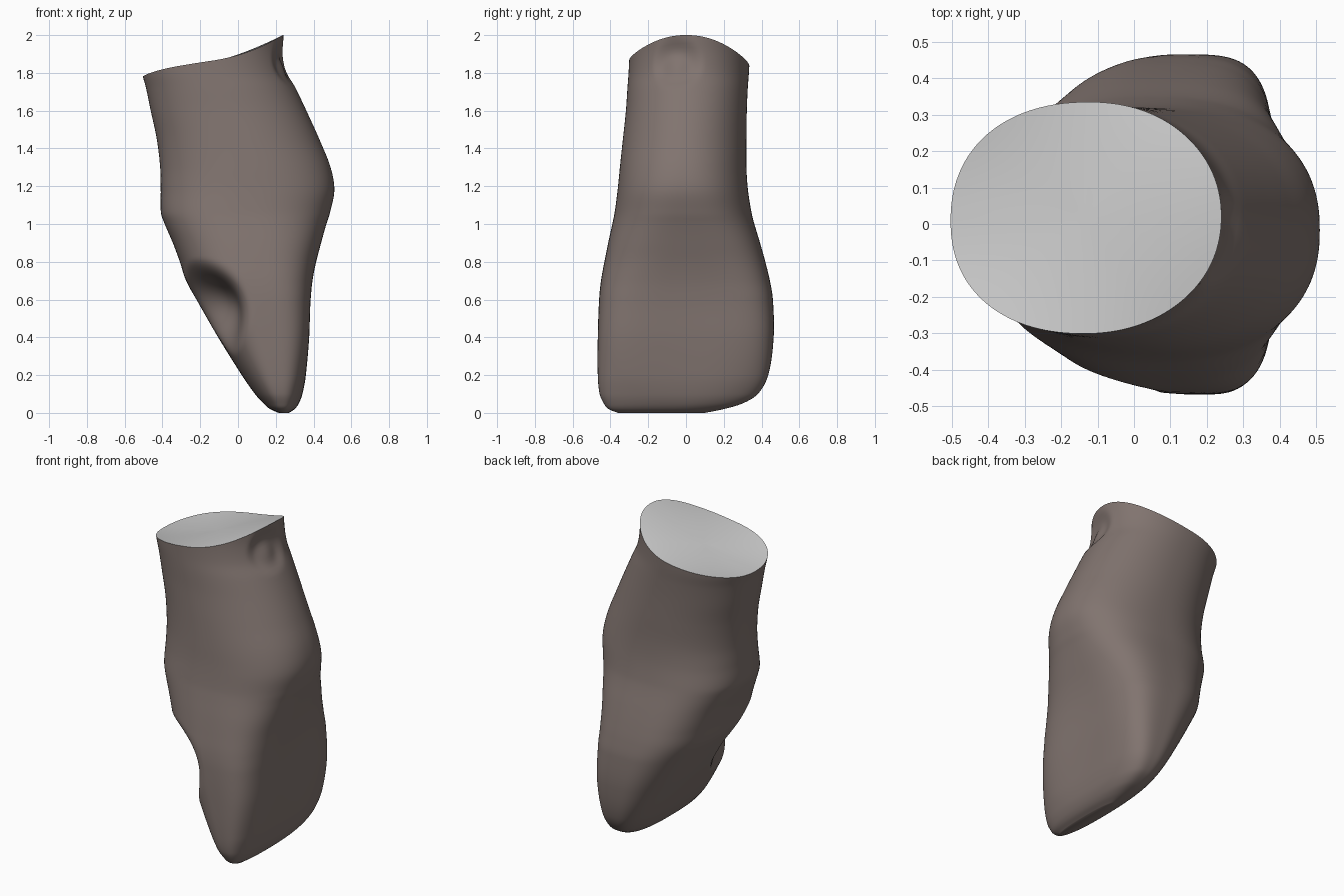
import bpy, bmesh, math
from mathutils import Vector

if "Cube" in bpy.data.objects:
    bpy.data.objects.remove(bpy.data.objects["Cube"])

# height, left x, right x, front y, back y, left roundness, right roundness
KEYS = [
    (0.00, 0.215, 0.270, -0.36, 0.10, 2.4, 2.4),
    (0.02, 0.170, 0.300, -0.41, 0.20, 2.5, 2.6),
    (0.05, 0.135, 0.322, -0.435, 0.30, 2.5, 2.8),
    (0.10, 0.090, 0.342, -0.457, 0.38, 2.5, 3.0),
    (0.20, 0.020, 0.364, -0.467, 0.435, 2.5, 3.4),
    (0.40, -0.105, 0.388, -0.467, 0.464, 2.4, 3.8),
    (0.60, -0.220, 0.394, -0.460, 0.460, 2.45, 3.8),
    (0.70, -0.275, 0.400, -0.450, 0.444, 2.5, 3.6),
    (0.80, -0.308, 0.415, -0.432, 0.420, 2.55, 3.3),
    (0.90, -0.345, 0.440, -0.412, 0.392, 2.55, 3.0),
    (1.00, -0.388, 0.468, -0.390, 0.362, 2.5, 2.7),
    (1.06, -0.408, 0.487, -0.378, 0.347, 2.45, 2.55),
    (1.18, -0.409, 0.510, -0.362, 0.328, 2.35, 2.35),
    (1.30, -0.412, 0.490, -0.350, 0.320, 2.25, 2.2),
    (1.45, -0.430, 0.430, -0.334, 0.320, 2.2, 2.1),
    (1.60, -0.462, 0.362, -0.318, 0.322, 2.2, 2.1),
    (1.72, -0.487, 0.305, -0.310, 0.327, 2.2, 2.1),
    (1.80, -0.508, 0.265, -0.304, 0.333, 2.2, 2.1),
    (1.90, -0.520, 0.243, -0.300, 0.338, 2.2, 2.1),
    (2.00, -0.530, 0.240, -0.300, 0.340, 2.2, 2.1),
]
SIDES, ROWS = 144, 150


def slope(i, k):
    a, b = KEYS[max(i - 1, 0)], KEYS[min(i + 1, len(KEYS) - 1)]
    return (b[k] - a[k]) / (b[0] - a[0])


def section(z):
    """Smooth interpolation of the key sections."""
    i = 0
    while i < len(KEYS) - 2 and z > KEYS[i + 1][0]:
        i += 1
    h = KEYS[i + 1][0] - KEYS[i][0]
    t = min(max((z - KEYS[i][0]) / h, 0), 1)
    a, b = (1 + 2 * t) * (1 - t) ** 2, t * t * (3 - 2 * t)
    c, d = t * (1 - t) ** 2 * h, t * t * (t - 1) * h
    return [a * KEYS[i][k] + b * KEYS[i + 1][k] + c * slope(i, k) + d * slope(i + 1, k)
            for k in range(1, 7)]


def rim(c, s):
    """Saddle-shaped cut at the top."""
    return 1.85 + 0.11 * c + 0.04 * c * c - 0.04 * c * s * s - 0.015 * s


def dent(p, centre, radius, push, power=2):
    d = (p - Vector(centre)).length / radius
    return Vector(push) * (1 - d ** power) ** 2 if d < 1 else Vector()


def surface(z, ang):
    x0, x1, y0, y1, nl, nr = section(z)
    c, s = math.cos(ang), math.sin(ang)
    n = nr if c > 0 else nl
    u = math.copysign(abs(c) ** (2 / n), c)
    v = math.copysign(abs(s) ** (2 / n), s)
    p = Vector(((x0 + x1) / 2 + u * (x1 - x0) / 2,
                (y0 + y1) / 2 + v * (y1 - y0) / 2, z))
    # hollow in the sloping front left, ring-shaped dimple near the upper right
    q = p + dent(p, (-0.17, -0.33, 0.54), 0.29, (0.12, 0.115, 0.04))
    q += dent(p, (0.245, -0.05, 1.85), 0.15, (-0.03, 0, 0), 3)
    q += dent(p, (0.25, -0.05, 1.82), 0.09, (0.018, 0, 0))
    # slightly scooped flat sole facing right
    q += dent(p, (0.38, 0.0, 0.45), 0.42, (-0.015, 0, 0))
    return q


def make(name, rings, colour=None, close_first=False, close_last=False):
    bm = bmesh.new()
    vs = [[bm.verts.new(p) for p in r] for r in rings]
    for a, b in zip(vs, vs[1:]):
        for i in range(SIDES):
            j = (i + 1) % SIDES
            bm.faces.new((a[i], a[j], b[j], b[i]))
    if close_first:
        bm.faces.new(vs[0][::-1])
    if close_last:
        bm.faces.new(vs[-1])
    me = bpy.data.meshes.new(name)
    bm.to_mesh(me)
    bm.free()
    me.shade_smooth()
    ob = bpy.data.objects.new(name, me)
    bpy.context.collection.objects.link(ob)
    if colour:
        m = bpy.data.materials.new(name + "_colour")
        m.diffuse_color = colour
        m.use_nodes = True
        m.node_tree.nodes["Principled BSDF"].inputs["Base Color"].default_value = m.diffuse_color
        me.materials.append(m)
    return ob


# Organic stump body, rows packed closer near the rounded foot
angles = [2 * math.pi * i / SIDES for i in range(SIDES)]
rings = []
for r in range(ROWS + 1):
    t = (r / ROWS) ** 1.35
    ring = []
    for a in angles:
        top = rim(math.cos(a), math.sin(a))
        k = max(0, t - 0.5) / 0.5
        ring.append(surface(t * 1.85 + k * k * (top - 1.85), a))
    rings.append(ring)
make("stump_body", rings, (0.22, 0.175, 0.16, 1), close_first=True)

# Pale cut face closing the top
edge = rings[-1]
mid = sum(edge, Vector()) / SIDES
cap = []
for k in range(16, 0, -1):
    f = k / 16
    ring = []
    for a, p in zip(angles, edge):
        q = mid.lerp(p, f)
        q.z = rim(f * math.cos(a), f * math.sin(a))
        if k == 16:
            q.z = p.z
        ring.append(q)
    cap.append(ring)
make("cut_top", cap, close_last=True)
